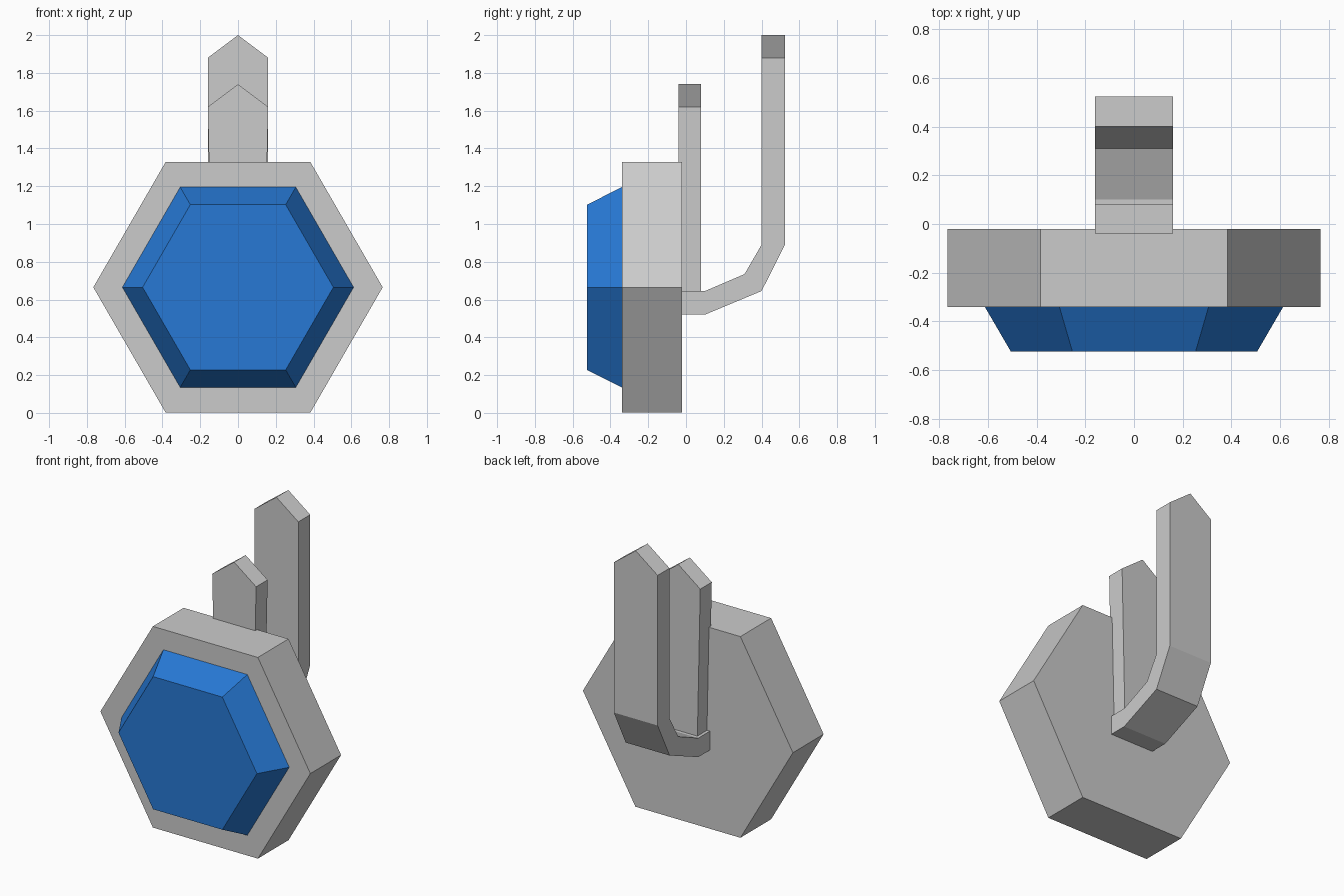
import bpy
import bmesh
from math import cos, sin, pi

cube = bpy.data.objects.get("Cube")
if cube:
    bpy.data.objects.remove(cube, do_unlink=True)


def make_material(name, rgb):
    mat = bpy.data.materials.new(name)
    mat.use_nodes = True
    mat.diffuse_color = (*rgb, 1)
    mat.node_tree.nodes["Principled BSDF"].inputs["Base Color"].default_value = (*rgb, 1)
    return mat


def loft(name, rings, mat):
    """Closed solid through matching rings of points."""
    bm = bmesh.new()
    loops = [[bm.verts.new(p) for p in ring] for ring in rings]
    n = len(loops[0])
    for a, b in zip(loops, loops[1:]):
        for i in range(n):
            j = (i + 1) % n
            bm.faces.new((a[i], a[j], b[j], b[i]))
    bm.faces.new(loops[0])
    bm.faces.new(loops[-1])
    bmesh.ops.recalc_face_normals(bm, faces=bm.faces)
    mesh = bpy.data.meshes.new(name)
    bm.to_mesh(mesh)
    bm.free()
    mesh.materials.append(mat)
    obj = bpy.data.objects.new(name, mesh)
    bpy.context.collection.objects.link(obj)
    return obj


def hexagon(radius, y, z=0.665):
    return [(radius * cos(i * pi / 3), y, z + radius * sin(i * pi / 3)) for i in range(6)]


def strip(sections):
    """Sections (front y, front z, back y, back z, half width, ridge rise) with a centre line."""
    return [[(-w, y0, z0), (0, y0, z0 + rise), (w, y0, z0),
             (w, y1, z1), (0, y1, z1 + rise), (-w, y1, z1)]
            for y0, z0, y1, z1, w, rise in sections]


metal = make_material("light grey metal", (0.6, 0.6, 0.6))
gem = make_material("blue gem", (0.02, 0.19, 0.66))

# Hexagonal setting and the bevelled gem on its front
loft("setting", [hexagon(0.766, -0.02), hexagon(0.766, -0.34)], metal)
loft("gem", [hexagon(0.612, -0.335), hexagon(0.612, -0.34), hexagon(0.505, -0.524)], gem)

# Short pointed prong, slightly narrower towards its foot
loft("short_prong", strip([(-0.04, 0.60, 0.08, 0.60, 0.138, 0),
                           (-0.04, 1.62, 0.08, 1.62, 0.16, 0.12)]), metal)

# Long prong: leaves the setting, bends up and ends in a point
loft("hooked_prong", strip([(-0.03, 0.645, -0.03, 0.52, 0.16, 0),
                            (0.10, 0.645, 0.10, 0.52, 0.16, 0),
                            (0.31, 0.735, 0.40, 0.645, 0.16, 0),
                            (0.40, 0.89, 0.524, 0.89, 0.16, 0),
                            (0.40, 1.88, 0.524, 1.88, 0.16, 0.12)]), metal)
